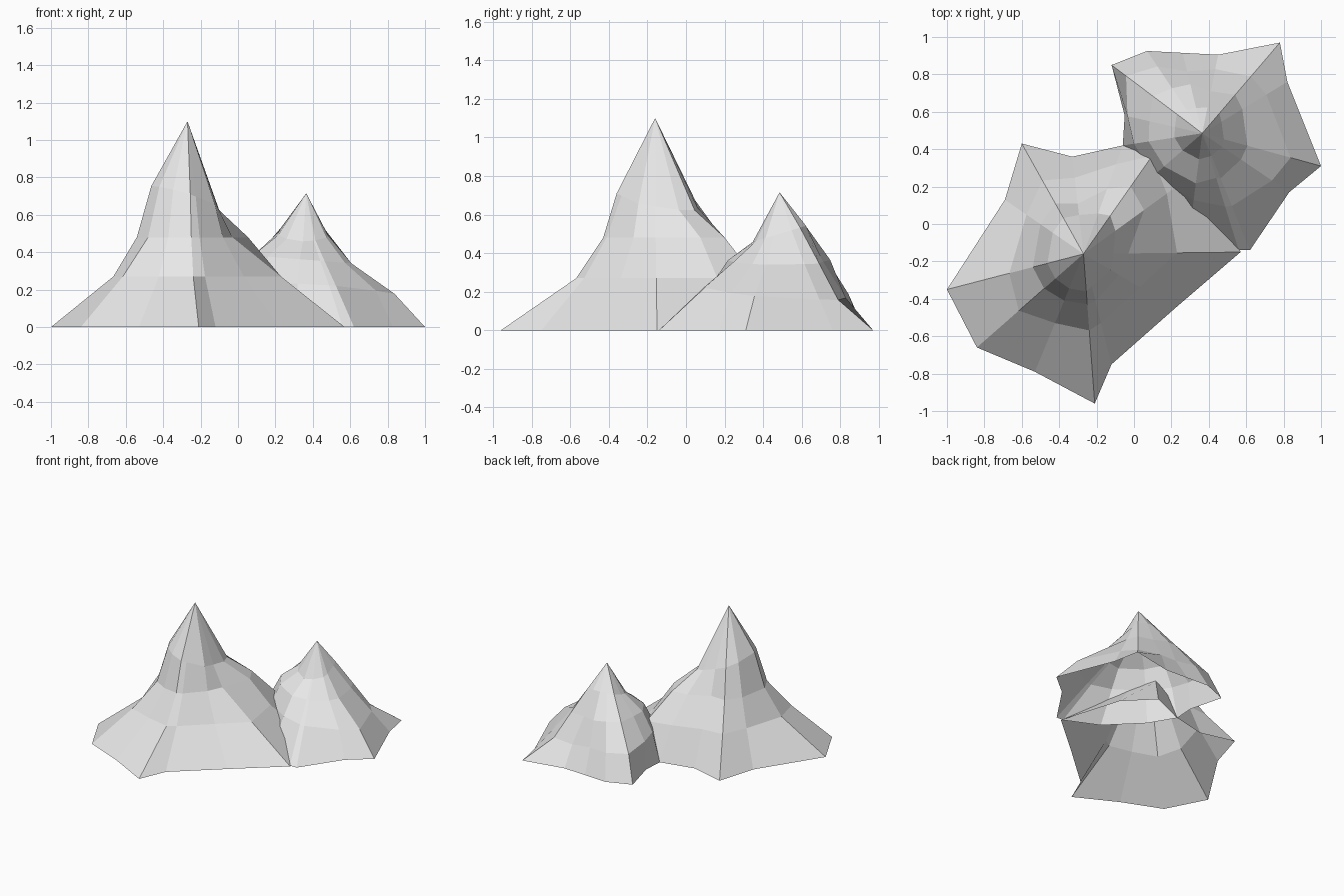
import bpy
import bmesh
from mathutils import Vector

default_cube = bpy.data.objects.get("Cube")
if default_cube:
    bpy.data.objects.remove(default_cube, do_unlink=True)

# Single stone colour
stone = bpy.data.materials.new("stone_grey")
stone.use_nodes = True
stone_colour = (0.8, 0.8, 0.8, 1.0)
stone.diffuse_color = stone_colour
for node in stone.node_tree.nodes:
    if node.type == "BSDF_PRINCIPLED":
        node.inputs["Base Color"].default_value = stone_colour
        node.inputs["Roughness"].default_value = 0.9


def make_peak(name, apex, rings, ridges):
    """Open-bottomed peak. Each ring has a height and an x and y slant;
    each ridge gives its foot (x, y) and the distance from the peak axis,
    in hundredths, at each ring."""
    bm = bmesh.new()
    top = bm.verts.new(apex)
    axis = Vector(apex[:2])
    columns = []
    for foot_x, foot_y, *distances in ridges:
        foot = Vector((foot_x, foot_y))
        outward = (foot - axis).normalized()
        column = [bm.verts.new((foot.x, foot.y, 0))]
        for distance, (height, *slant) in zip(distances, rings):
            offset = outward * distance / 100
            spot = axis + offset
            level = height + offset.dot(Vector(slant))
            column.append(bm.verts.new((spot.x, spot.y, level)))
        columns.append(column)

    # Join neighbouring ridges with rock faces and close them at the summit
    for index, column in enumerate(columns):
        following = columns[(index + 1) % len(columns)]
        for level in range(len(rings)):
            bm.faces.new((column[level], following[level],
                          following[level + 1], column[level + 1]))
        bm.faces.new((column[-1], following[-1], top))

    mesh = bpy.data.meshes.new(name)
    bm.to_mesh(mesh)
    bm.free()
    mesh.materials.append(stone)
    peak = bpy.data.objects.new(name, mesh)
    bpy.context.scene.collection.objects.link(peak)
    return peak


# Tall peak, ridges listed anticlockwise from the east
tall_rings = [(.27, 0, 0), (.48, 0, 0), (.69, -.3, -.12)]
make_peak("tall_peak", (-.27, -.16, 1.1), tall_rings, [
    (.57, -.15, 50, 24, 16),
    (.42, .34, 55, 40, 21),
    (.22, .54, 64, 44, 25),
    (-.06, .42, 51, 37, 23),
    (-.33, .36, 41, 27, 21),
    (-.6, .43, 45, 31, 22),
    (-.69, .13, 37, 28, 20),
    (-1, -.35, 41, 28, 20),
    (-.84, -.66, 46, 28, 20),
    (-.53, -.79, 40, 27, 20),
    (-.21, -.96, 41, 27, 20),
    (-.12, -.75, 38, 26, 18),
    (.22, -.45, 35, 22, 17),
])

# Short peak, with a steep west wall and a crag at the back
short_rings = [(.2, -.07, -.08), (.36, -.08, 0), (.5, 0, .3)]
make_peak("short_peak", (.365, .485, .715), short_rings, [
    (1, .31, 49, 25, 12),
    (.82, .76, 40, 25, 12),
    (.78, .97, 40, 27, 14),
    (.45, .905, 35, 23, 14),
    (.26, .915, 34, 27, 14),
    (.07, .925, 43, 29, 15),
    (-.12, .85, 51, 33, 17),
    (-.05, .58, 41, 29, 15),
    (-.06, .42, 37, 29, 15),
    (.06, .22, 34, 27, 14),
    (.3, -.02, 36, 27, 14),
    (.56, -.14, 41, 25, 13),
    (.62, -.14, 42, 26, 13),
    (.83, .17, 45, 25, 13),
])
